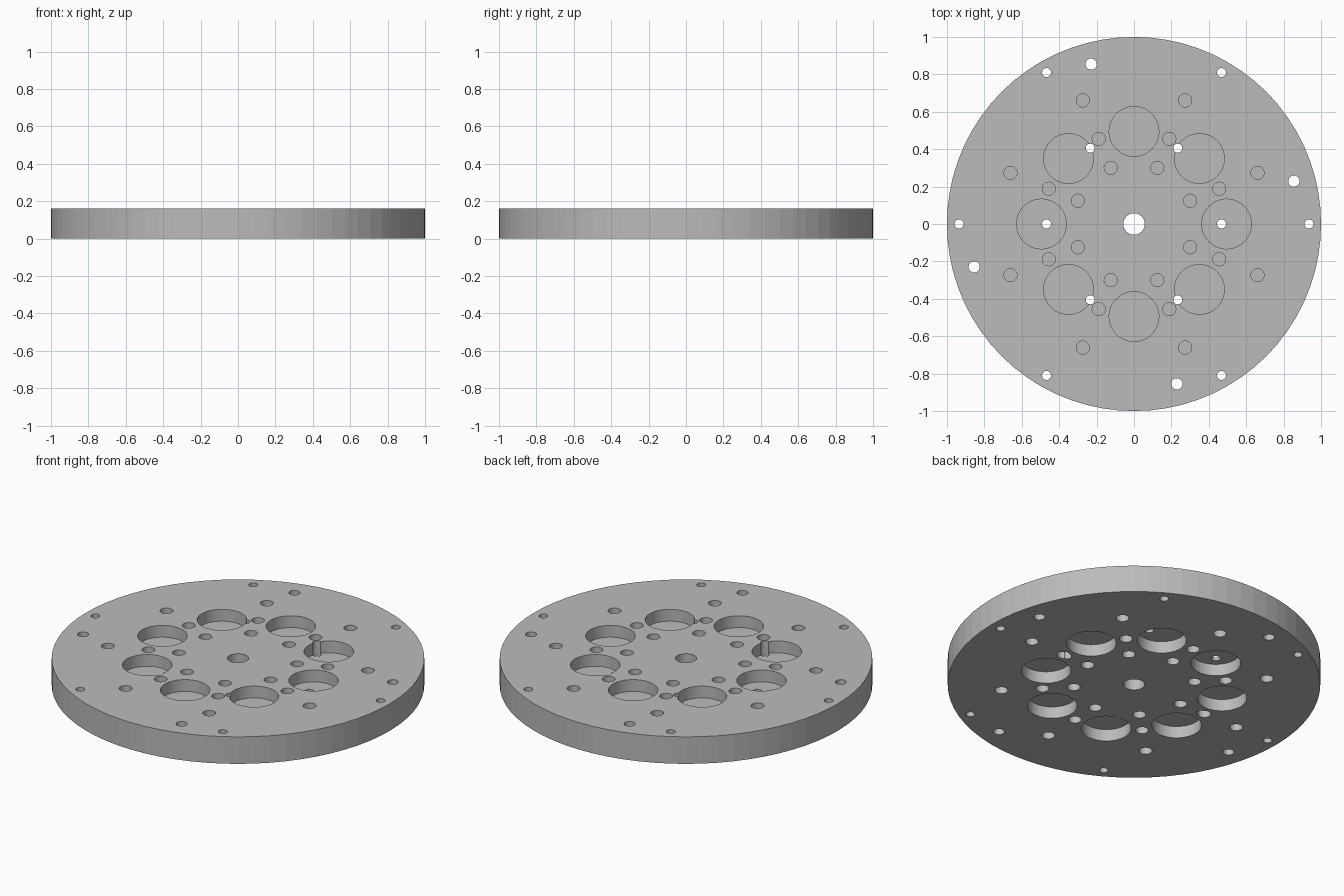
import bpy, bmesh
from math import cos, sin, radians
from mathutils import Matrix

old = bpy.data.objects.get("Cube")
if old:
    bpy.data.objects.remove(old, do_unlink=True)

THICK = 0.16
DEPTH = 0.07

grey = bpy.data.materials.new("machined grey")
grey.use_nodes = True
colour = (0.5, 0.5, 0.5, 1)
grey.diffuse_color = colour
grey.node_tree.nodes["Principled BSDF"].inputs["Base Color"].default_value = colour


def add_cylinder(bm, x, y, radius, low, high, sides):
    bmesh.ops.create_cone(bm, cap_ends=True, segments=sides, radius1=radius, radius2=radius,
                          depth=high - low, matrix=Matrix.Translation((x, y, (low + high) / 2)))


def add_ring(bm, count, start, ring, radius, low, high, sides=32):
    """Equally spaced cylinders on a bolt circle."""
    for i in range(count):
        a = radians(start + 360 * i / count)
        add_cylinder(bm, ring * cos(a), ring * sin(a), radius, low, high, sides)


def make_object(name, bm):
    mesh = bpy.data.meshes.new(name)
    bm.to_mesh(mesh)
    bm.free()
    mesh.materials.append(grey)
    obj = bpy.data.objects.new(name, mesh)
    bpy.context.collection.objects.link(obj)
    return obj


def cut(target, name, bm):
    cutter = make_object(name, bm)
    cutter.hide_render = True
    mod = target.modifiers.new(name, 'BOOLEAN')
    mod.operation = 'DIFFERENCE'
    mod.solver = 'EXACT'
    mod.object = cutter
    bpy.context.view_layer.objects.active = target
    bpy.ops.object.modifier_apply(modifier=name)
    bpy.data.objects.remove(cutter, do_unlink=True)


# Round plate
bm = bmesh.new()
add_cylinder(bm, 0, 0, 1, 0, THICK, 72)
plate = make_object("round_plate", bm)

# Pockets and blind holes on both faces, the lower set turned half a step
for name, turn, low, high in (("top_pockets", 0, THICK - DEPTH, THICK + 0.1),
                              ("bottom_pockets", 22.5, -0.1, DEPTH)):
    bm = bmesh.new()
    add_ring(bm, 8, turn, 0.495, 0.133, low, high, 48)
    for ring in (0.325, 0.493, 0.715):
        add_ring(bm, 8, turn + 22.5, ring, 0.035, low, high)
    cut(plate, name, bm)

# Holes through the whole plate
bm = bmesh.new()
add_cylinder(bm, 0, 0, 0.057, -0.1, THICK + 0.1, 32)
for count, start, ring, radius in ((6, 0, 0.468, 0.024), (6, 0, 0.935, 0.024),
                                   (4, 15, 0.885, 0.03)):
    add_ring(bm, count, start, ring, radius, -0.1, THICK + 0.1, 24)
cut(plate, "through_holes", bm)
